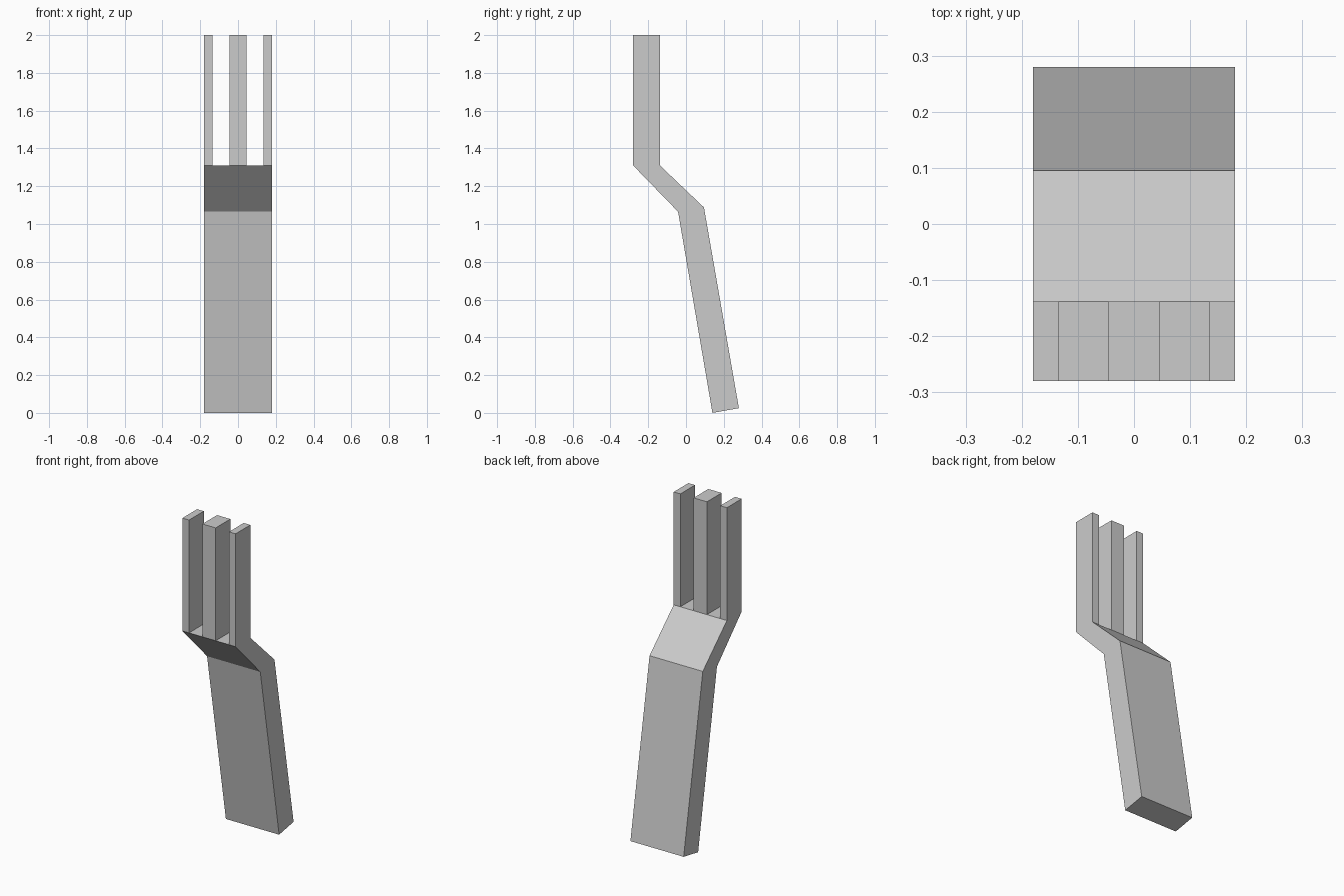
import bpy, bmesh
from mathutils import Vector

if "Cube" in bpy.data.objects:
    bpy.data.objects.remove(bpy.data.objects["Cube"])

HALF_W, SHOULDER, TOP = 0.18, 1.31, 2.0

# Side profile (y, z) of the handle and the cranked neck
profile = [(0.14, 0.0), (0.28, 0.025), (0.095, 1.088),
           (-0.138, SHOULDER), (-0.28, SHOULDER), (-0.042, 1.065)]

bm = bmesh.new()
side = bm.faces.new([bm.verts.new((-HALF_W, y, z)) for y, z in profile])
ext = bmesh.ops.extrude_face_region(bm, geom=[side])
bmesh.ops.translate(bm, vec=(2 * HALF_W, 0, 0),
                    verts=[v for v in ext["geom"] if isinstance(v, bmesh.types.BMVert)])
bmesh.ops.recalc_face_normals(bm, faces=bm.faces[:])


def shoulder_faces():
    return [f for f in bm.faces if all(abs(v.co.z - SHOULDER) < 1e-4 for v in f.verts)]


# Divide the shoulder into three tine roots and two gaps
for x in (-0.135, -0.045, 0.045, 0.135):
    faces = shoulder_faces()
    edges = {e for f in faces for e in f.edges}
    verts = {v for f in faces for v in f.verts}
    bmesh.ops.bisect_plane(bm, geom=[*faces, *edges, *verts],
                           plane_co=(x, 0, 0), plane_no=(1, 0, 0))

# Raise the tines from their roots
roots = [f for f in shoulder_faces()
         if not 0.045 < abs(f.calc_center_median().x) < 0.135]
for root in roots:
    ext = bmesh.ops.extrude_discrete_faces(bm, faces=[root])
    bmesh.ops.translate(bm, vec=Vector((0, 0, TOP - SHOULDER)),
                        verts=ext["faces"][0].verts[:])
bmesh.ops.recalc_face_normals(bm, faces=bm.faces[:])

mesh = bpy.data.meshes.new("fork")
bm.to_mesh(mesh)
bm.free()
bpy.context.collection.objects.link(bpy.data.objects.new("fork", mesh))
